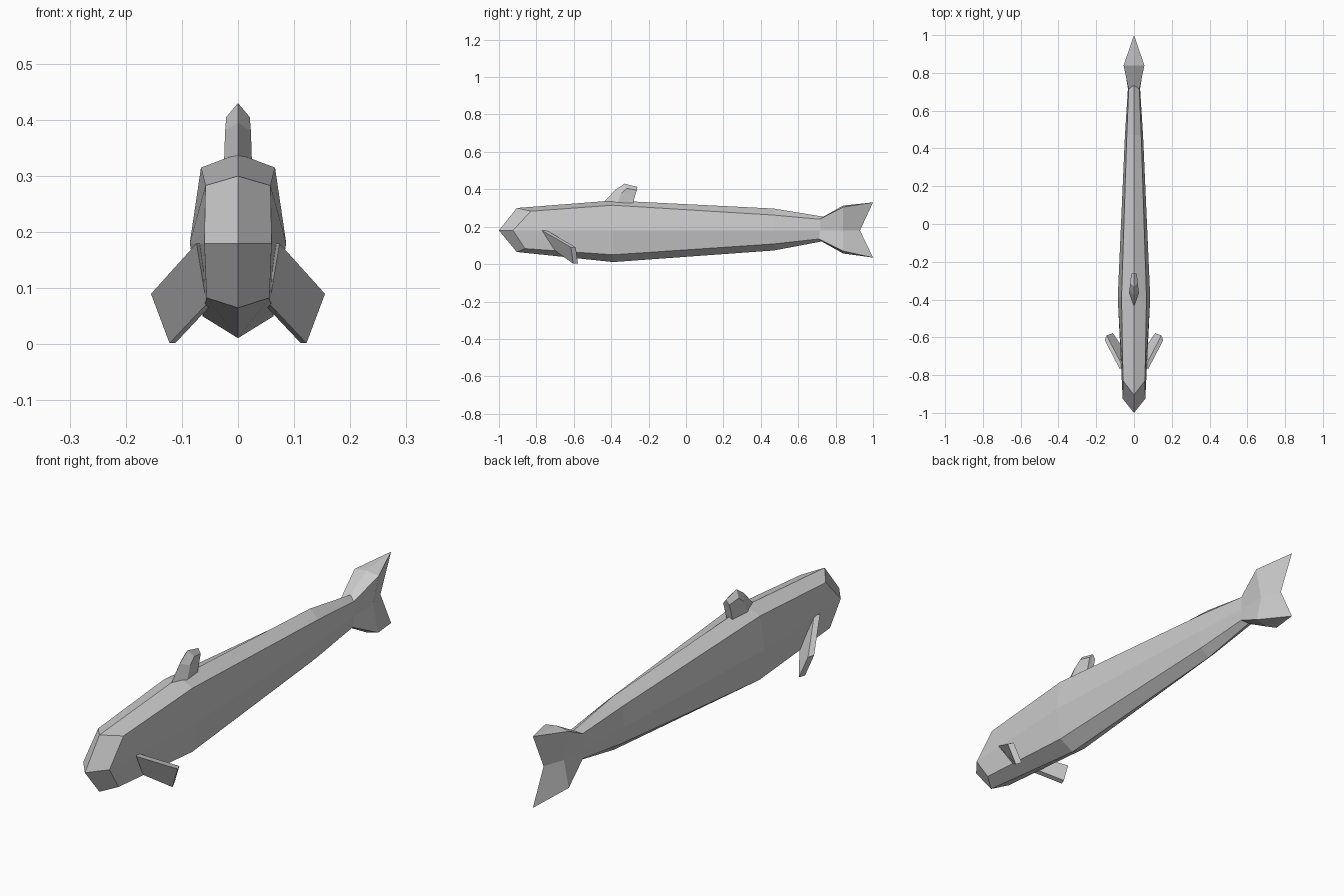
import bpy
import bmesh
from mathutils import Vector

default = bpy.data.objects.get("Cube")
if default:
    bpy.data.objects.remove(default, do_unlink=True)

GREY = (0.6, 0.6, 0.6, 1.0)
skin = bpy.data.materials.new("grey_skin")
skin.use_nodes = True
skin.diffuse_color = GREY
skin.node_tree.nodes["Principled BSDF"].inputs["Base Color"].default_value = GREY


def finish(name, bm):
    bmesh.ops.recalc_face_normals(bm, faces=bm.faces)
    mesh = bpy.data.meshes.new(name)
    bm.to_mesh(mesh)
    bm.free()
    mesh.materials.append(skin)
    obj = bpy.data.objects.new(name, mesh)
    bpy.context.collection.objects.link(obj)
    return obj


def loft(name, rings):
    """Join half profiles, given from centre to centre, and mirror them in x."""
    bm = bmesh.new()
    verts = {}

    def add_face(points, side):
        corners = []
        for x, y, z in points:
            key = (x * side + 0.0, y, z)
            if key not in verts:
                verts[key] = bm.verts.new(key)
            if verts[key] not in corners:
                corners.append(verts[key])
        if len(corners) > 2:
            bm.faces.new(corners)

    for side in (1, -1):
        for a, b in zip(rings, rings[1:]):
            for i in range(len(a) - 1):
                add_face((a[i], a[i + 1], b[i + 1], b[i]), side)
        for end in (rings[0], rings[-1]):
            if any(p[0] for p in end):
                add_face(end, side)
    return finish(name, bm)


def section(y, top, shoulder, flank, belly, bottom):
    """Upright half section; the side points are (x, z)."""
    return [(0, y, top)] + [(x, y, z) for x, z in (shoulder, flank, belly)] + [(0, y, bottom)]


# Body: wedge snout, deep chest, long taper to the tail
nose, brow, chin = (0, -1, 0.18), (0, -0.905, 0.30), (0, -0.905, 0.065)
loft("body", [
    [brow, brow, nose, chin, chin],
    [brow, (0.058, -0.83, 0.283), (0.06, -0.925, 0.18), (0.056, -0.86, 0.083), chin],
    section(-0.39, 0.34, (0.066, 0.315), (0.086, 0.18), (0.063, 0.05), 0.011),
    section(0.47, 0.297, (0.038, 0.262), (0.048, 0.18), (0.036, 0.108), 0.073),
    [(0, 0.755, 0.25), (0.028, 0.715, 0.24), (0.032, 0.72, 0.18),
     (0.026, 0.715, 0.135), (0, 0.73, 0.122)],
])

# Tail fin: flared lobes with a notch between the two tips
upper_tip, notch, lower_tip = (0, 1, 0.33), (0, 0.93, 0.18), (0, 1, 0.035)
loft("tail_fin", [
    section(0.71, 0.24, (0.028, 0.238), (0.031, 0.18), (0.026, 0.135), 0.13),
    section(0.84, 0.313, (0.055, 0.305), (0.03, 0.18), (0.052, 0.07), 0.057),
    [upper_tip, upper_tip, notch, lower_tip, lower_tip],
])

# Dorsal fin: sharp leading edge and ridged top
loft("dorsal_fin", [
    [(0, -0.44, 0.33), (0.025, -0.37, 0.32), (0.014, -0.285, 0.32), (0, -0.285, 0.32)],
    [(0, -0.38, 0.395), (0.023, -0.345, 0.38), (0.014, -0.271, 0.37), (0, -0.271, 0.37)],
    [(0, -0.33, 0.43), (0.021, -0.315, 0.405), (0.014, -0.263, 0.395), (0, -0.26, 0.413)],
])

# Side fins: thin slabs swept down and back
for name, side in (("left_side_fin", 1), ("right_side_fin", -1)):
    bm = bmesh.new()
    outline = [(0.074, -0.77, 0.18), (0.155, -0.615, 0.09),
               (0.122, -0.603, 0.002), (0.056, -0.70, 0.072)]
    front = [bm.verts.new((x * side, y, z)) for x, y, z in outline]
    back = [bm.verts.new(v.co + Vector((-0.01 * side, 0.025, 0))) for v in front]
    bm.faces.new(front)
    bm.faces.new(back[::-1])
    for i in range(4):
        j = (i + 1) % 4
        bm.faces.new((front[i], front[j], back[j], back[i]))
    finish(name, bm)
